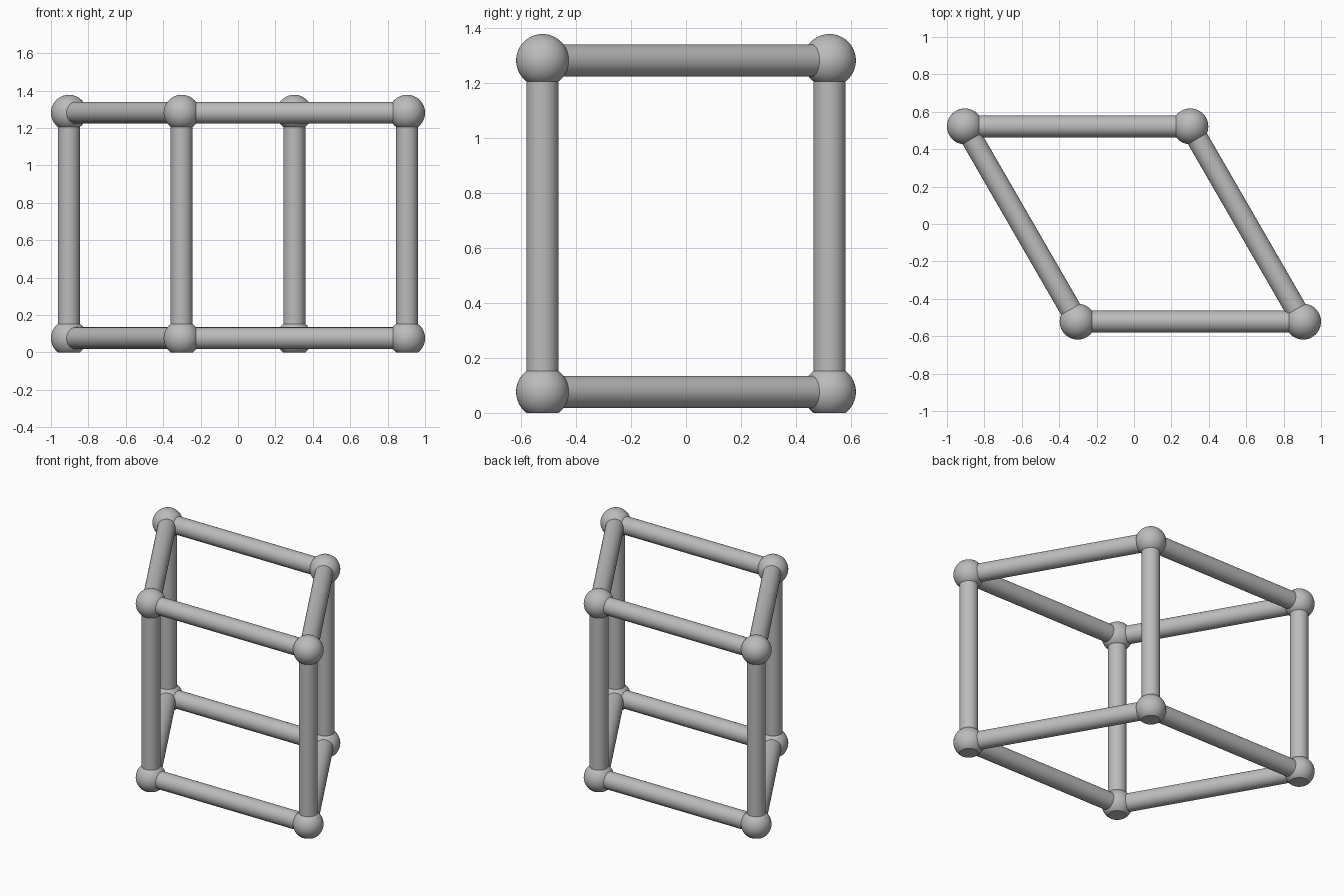
import bpy, bmesh, math
from mathutils import Vector

if "Cube" in bpy.data.objects:
    bpy.data.objects.remove(bpy.data.objects["Cube"], do_unlink=True)

EDGE = 1.2053      # every bar has the same length between joints
BALL = 0.096
BAR = 0.0585
LOW = 0.0765       # height of the lower joints, whose undersides are cut flat

grey = bpy.data.materials.new("grey")
grey.use_nodes = True
colour = (0.5, 0.5, 0.5, 1)
grey.diffuse_color = colour
grey.node_tree.nodes["Principled BSDF"].inputs["Base Color"].default_value = colour


def finish(obj, name):
    obj.name = name
    obj.data.materials.append(grey)
    bpy.ops.object.shade_smooth_by_angle(angle=math.radians(35))


def joint(name, centre, flat):
    bpy.ops.mesh.primitive_uv_sphere_add(segments=48, ring_count=32, radius=BALL, location=centre)
    obj = bpy.context.object
    if flat:
        # Slice off the underside and close it with a foot disc
        bm = bmesh.new()
        bm.from_mesh(obj.data)
        cut = bmesh.ops.bisect_plane(bm, geom=bm.verts[:] + bm.edges[:] + bm.faces[:],
                                     plane_co=(0, 0, -LOW), plane_no=(0, 0, -1), clear_outer=True)
        rim = [e for e in cut["geom_cut"] if isinstance(e, bmesh.types.BMEdge)]
        bmesh.ops.edgeloop_fill(bm, edges=rim)
        bmesh.ops.recalc_face_normals(bm, faces=bm.faces)
        bm.to_mesh(obj.data)
        bm.free()
    finish(obj, name)


def bar(name, a, b):
    d = b - a
    bpy.ops.mesh.primitive_cylinder_add(vertices=48, radius=BAR, depth=d.length, location=(a + b) / 2,
                                        rotation=d.to_track_quat("Z", "Y").to_euler())
    finish(bpy.context.object, name)


# Rhombus plan with 60 and 120 degree corners
x, y = EDGE / 4, EDGE * math.sqrt(3) / 4
plan = {"front_right": (-x, -y), "front_left": (3 * x, -y),
        "back_left": (x, y), "back_right": (-3 * x, y)}
corners = list(plan)
sides = ["front", "left", "back", "right"]

# Joints and horizontal bars of both frames
frames = {}
for level, z in (("lower", LOW), ("upper", LOW + EDGE)):
    pts = [Vector((*plan[c], z)) for c in corners]
    frames[level] = pts
    for i in range(4):
        joint(f"{level}_{corners[i]}_joint", pts[i], level == "lower")
        bar(f"{level}_{sides[i]}_bar", pts[i], pts[(i + 1) % 4])

# Upright posts
for i in range(4):
    bar(f"{corners[i]}_post", frames["lower"][i], frames["upper"][i])
